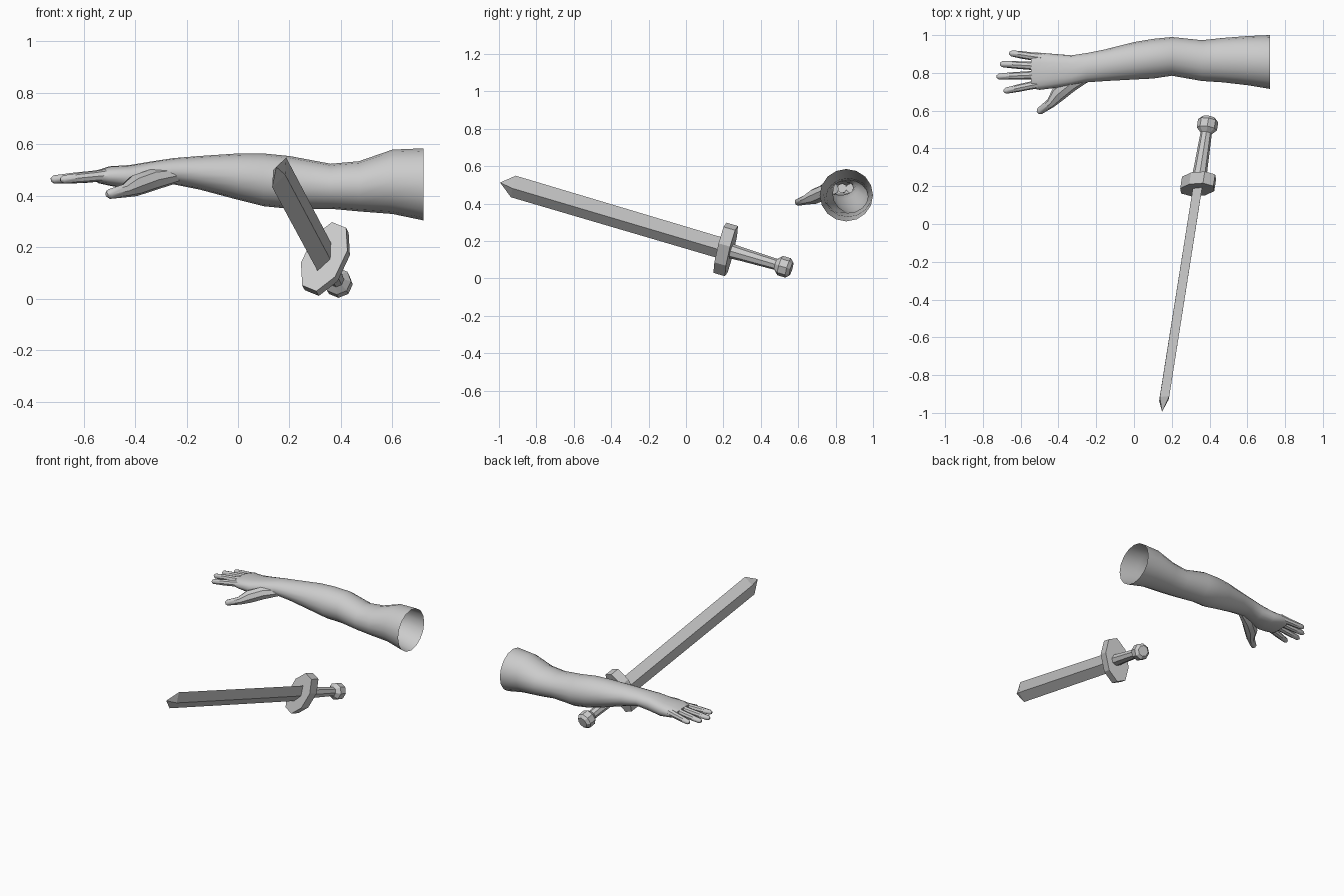
import bpy, bmesh, math
from mathutils import Vector

cube = bpy.data.objects.get("Cube")
if cube:
    bpy.data.objects.remove(cube)

clay = bpy.data.materials.new("light_grey")
clay.use_nodes = True
GREY = (0.6, 0.6, 0.6, 1)
clay.diffuse_color = GREY
clay.node_tree.nodes["Principled BSDF"].inputs["Base Color"].default_value = GREY


def ring(center, a, b, ra, rb, n, turn=0.0, power=1.0):
    """Elliptical cross-section; power below 1 makes it boxier."""
    pts = []
    for i in range(n):
        t = 2 * math.pi * (i + turn) / n
        c, s = math.cos(t), math.sin(t)
        c = math.copysign(abs(c) ** power, c)
        s = math.copysign(abs(s) ** power, s)
        pts.append(Vector(center) + a * (ra * c) + b * (rb * s))
    return pts


def loft(name, rings, cap_start=True, cap_end=True, smooth=False):
    """Skin a list of equal rings into one object."""
    bm = bmesh.new()
    loops = [[bm.verts.new(p) for p in r] for r in rings]
    n = len(loops[0])
    for r, s in zip(loops, loops[1:]):
        for i in range(n):
            j = (i + 1) % n
            bm.faces.new((r[i], r[j], s[j], s[i]))
    if cap_start:
        bm.faces.new(loops[0][::-1])
    if cap_end:
        bm.faces.new(loops[-1])
    bmesh.ops.remove_doubles(bm, verts=bm.verts, dist=0.0005)
    bmesh.ops.recalc_face_normals(bm, faces=bm.faces)
    mesh = bpy.data.meshes.new(name)
    bm.to_mesh(mesh)
    bm.free()
    obj = bpy.data.objects.new(name, mesh)
    bpy.context.collection.objects.link(obj)
    mesh.materials.append(clay)
    if smooth:
        bpy.ops.object.select_all(action="DESELECT")
        bpy.context.view_layer.objects.active = obj
        obj.select_set(True)
        bpy.ops.object.shade_smooth_by_angle(angle=math.radians(40))
    return obj


# Sword frame: along runs tip to pommel, up is blade width, side its thickness
along = Vector((0.15, 0.948, -0.281)).normalized()
up = Vector((0.417, 0.197, 0.886))
up = (up - along * up.dot(along)).normalized()
side = along.cross(up)
shoulder = Vector((0.16, -0.923, 0.4915))


def sword_part(name, profile, n, turn=0.0):
    """Profile rows: distance along the sword, half width, half thickness."""
    loft(name, [ring(shoulder + along * d, up, side, w, t, n, turn)
                for d, w, t in profile])


sword_part("blade", [(-0.075, 0.0001, 0.0001), (0, 0.065, 0.026),
                     (1.18, 0.062, 0.026)], 4)
sword_part("guard", [(1.165, 0.15, 0.08), (1.23, 0.15, 0.08)], 8, 0.5)
sword_part("grip", [(1.22, 0.04, 0.04), (1.3, 0.036, 0.036),
                    (1.49, 0.03, 0.03)], 8, 0.5)
sword_part("pommel", [(1.48, 0.03, 0.03), (1.505, 0.054, 0.054),
                      (1.55, 0.054, 0.054), (1.568, 0.036, 0.036)], 8, 0.5)

# Arm and palm: x, y low, y high, z low, z high
Y, Z = Vector((0, 1, 0)), Vector((0, 0, 1))
sections = [
    (0.72, 0.715, 1.0, 0.305, 0.585), (0.6, 0.735, 0.995, 0.33, 0.58),
    (0.47, 0.75, 0.985, 0.34, 0.535), (0.36, 0.757, 0.973, 0.35, 0.525),
    (0.2, 0.785, 0.99, 0.35, 0.555), (0.1, 0.77, 0.98, 0.36, 0.565),
    (0, 0.765, 0.963, 0.385, 0.565), (-0.15, 0.757, 0.925, 0.425, 0.555),
    (-0.25, 0.75, 0.905, 0.445, 0.547), (-0.33, 0.735, 0.893, 0.435, 0.535),
    (-0.42, 0.72, 0.9, 0.425, 0.52), (-0.5, 0.71, 0.907, 0.44, 0.515),
    (-0.545, 0.72, 0.895, 0.45, 0.5),
]
arm = []
for x, y0, y1, z0, z1 in sections:
    power = 0.8 if x < -0.3 else 1.0
    arm.append(ring((x, (y0 + y1) / 2, (z0 + z1) / 2), Y, Z,
                    (y1 - y0) / 2, (z1 - z0) / 2, 16, 0.0, power))
loft("arm", arm, cap_start=False, smooth=True)


def digit(name, path, radii):
    """Round tapering tube with a blunt rounded tip."""
    pts = [Vector(p) for p in path]
    tip_dir = (pts[-1] - pts[-2]).normalized()
    pts[-1:] = [pts[-1] - tip_dir * 0.012, pts[-1]]
    radii = radii + [radii[-1] * 0.45]
    rings = []
    for i, (p, r) in enumerate(zip(pts, radii)):
        d = pts[min(i + 1, len(pts) - 1)] - pts[max(i - 1, 0)]
        a = d.cross(Z).normalized()
        rings.append(ring(p, a, a.cross(d).normalized(), r, r, 8))
    loft(name, rings, smooth=True)


# Fingers: name, root and tip in plan
for name, root, tip in [
    ("little_finger", (-0.49, 0.88), (-0.66, 0.905)),
    ("ring_finger", (-0.5, 0.835), (-0.71, 0.847)),
    ("middle_finger", (-0.5, 0.79), (-0.727, 0.78)),
    ("index_finger", (-0.49, 0.745), (-0.69, 0.703)),
]:
    start, end = Vector((*root, 0.482)), Vector((*tip, 0.463))
    path = [start.lerp(end, f) for f in (0, 0.3, 0.6, 1)]
    digit(name, path, [0.026, 0.021, 0.02, 0.016])

# Thumb with its fleshy root
digit("thumb", [(-0.24, 0.79, 0.48), (-0.33, 0.745, 0.463), (-0.4, 0.69, 0.44),
                (-0.44, 0.64, 0.42), (-0.51, 0.59, 0.405)],
      [0.03, 0.042, 0.042, 0.026, 0.019])
